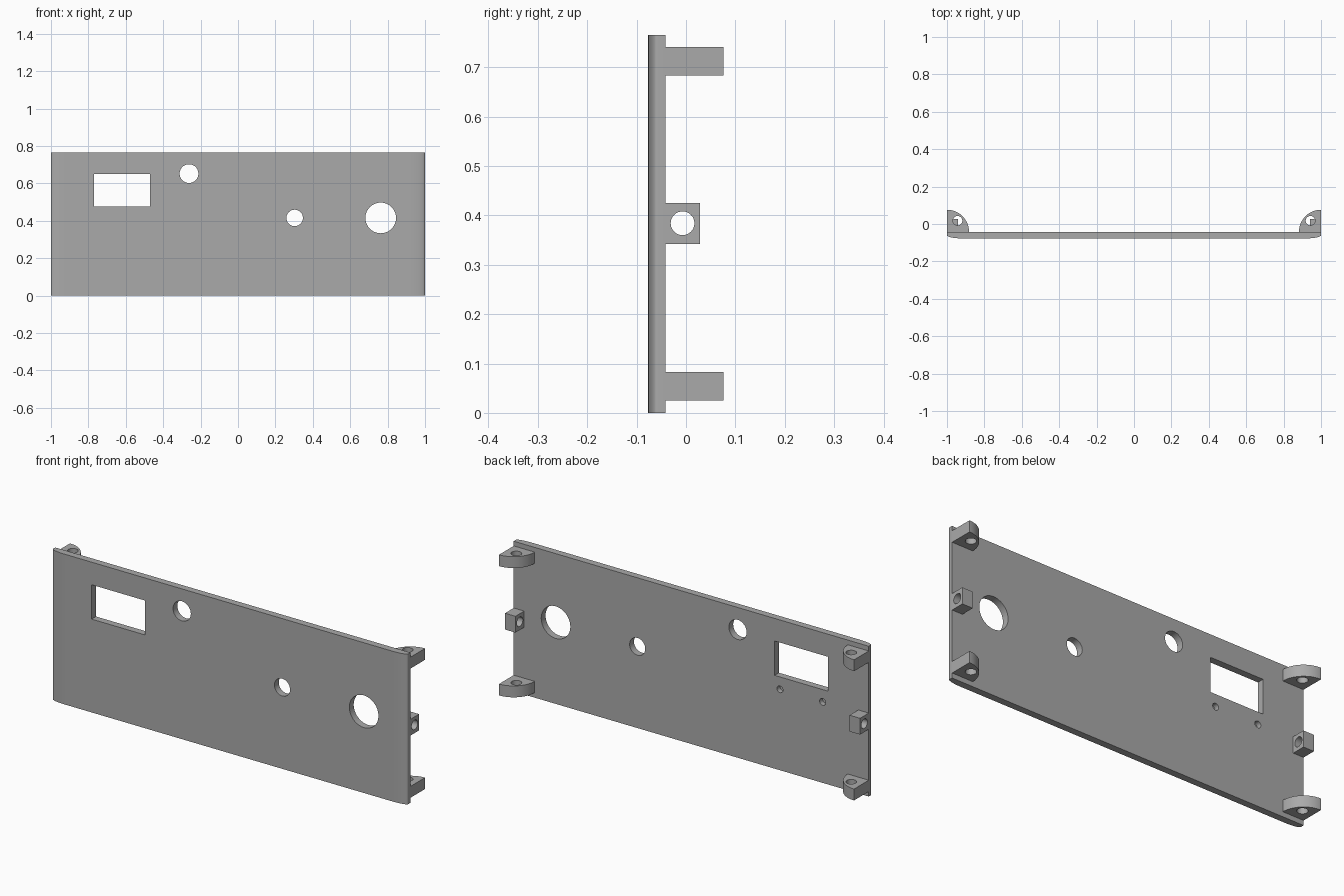
import bpy, bmesh
from math import pi, sin, cos
from mathutils import Matrix, Vector

cube = bpy.data.objects.get("Cube")
if cube:
    bpy.data.objects.remove(cube, do_unlink=True)

grey = bpy.data.materials.new("plain grey")
grey.use_nodes = True
grey.diffuse_color = (0.4, 0.4, 0.4, 1)
grey.node_tree.nodes["Principled BSDF"].inputs["Base Color"].default_value = (0.4, 0.4, 0.4, 1)

HEIGHT, FRONT, BACK = 0.765, -0.077, -0.042


def finish(name, bm):
    bmesh.ops.recalc_face_normals(bm, faces=bm.faces)
    mesh = bpy.data.meshes.new(name)
    bm.to_mesh(mesh)
    bm.free()
    mesh.materials.append(grey)
    obj = bpy.data.objects.new(name, mesh)
    bpy.context.collection.objects.link(obj)
    return obj


def prism(name, outline, z0, z1):
    """Extrude an xy outline upward."""
    bm = bmesh.new()
    face = bm.faces.new([bm.verts.new((x, y, z0)) for x, y in outline])
    up = bmesh.ops.extrude_face_region(bm, geom=[face])["geom"]
    bmesh.ops.translate(bm, vec=(0, 0, z1 - z0),
                        verts=[v for v in up if isinstance(v, bmesh.types.BMVert)])
    return finish(name, bm)


def box(name, low, high):
    low, high = Vector(low), Vector(high)
    bm = bmesh.new()
    bmesh.ops.create_cube(bm, size=1, matrix=Matrix.Translation((low + high) / 2)
                          @ Matrix.Diagonal((*(high - low), 1)))
    return finish(name, bm)


def drill(centre, radius, depth, axis):
    """Cylindrical cutter along an axis."""
    turn = {"X": Matrix.Rotation(pi / 2, 4, "Y"),
            "Y": Matrix.Rotation(pi / 2, 4, "X"), "Z": Matrix()}[axis]
    bm = bmesh.new()
    bmesh.ops.create_cone(bm, cap_ends=True, segments=48, radius1=radius, radius2=radius,
                          depth=depth, matrix=Matrix.Translation(centre) @ turn)
    return finish("cutter", bm)


def cut(obj, cutters):
    bpy.ops.object.select_all(action="DESELECT")
    bpy.context.view_layer.objects.active = obj
    obj.select_set(True)
    for cutter in cutters:
        cutter.hide_render = True
        mod = obj.modifiers.new("hole", "BOOLEAN")
        mod.operation, mod.solver, mod.object = "DIFFERENCE", "EXACT", cutter
        bpy.ops.object.modifier_apply(modifier=mod.name)
        bpy.data.objects.remove(cutter, do_unlink=True)
    bpy.ops.object.shade_smooth_by_angle(angle=pi / 6)


# Panel with softly rounded front side edges
arc = [(0.92 + 0.08 * sin(a), -0.06 - 0.017 * cos(a))
       for a in (i * pi / 24 for i in range(13))]
outline = arc + [(1, BACK), (-1, BACK)] + [(-x, y) for x, y in reversed(arc)]
panel = prism("front_panel", outline, 0, HEIGHT)

# Window, round through holes and blind screw holes at the back
openings = [box("cutter", (-0.77, -0.2, 0.475), (-0.47, 0.1, 0.65))]
for x, z, r in [(-0.262, 0.652, 0.05), (0.303, 0.415, 0.044), (0.763, 0.415, 0.082)]:
    openings.append(drill((x, FRONT, z), r, 0.3, "Y"))
for x in (-0.74, -0.5):
    openings.append(drill((x, BACK, 0.412), 0.017, 0.05, "Y"))
cut(panel, openings)

# Mounting tabs and side blocks on both ends
RADIUS = 0.118
for side, s in (("left", 1), ("right", -1)):
    quarter = [(s * (1 - RADIUS * cos(a)), BACK + RADIUS * sin(a))
               for a in (i * pi / 48 for i in range(25))]
    for level, z in (("lower", 0.025), ("upper", 0.683)):
        tab = prism(f"{side}_{level}_tab", [(s, BACK)] + quarter, z, z + 0.058)
        cut(tab, [drill((s * 0.943, 0.018, z), 0.025, 0.3, "Z")])
    block = box(f"{side}_side_block", (min(s, s * 0.941), BACK, 0.342),
                (max(s, s * 0.941), 0.028, 0.425))
    cut(block, [drill((s * 0.97, -0.007, 0.384), 0.024, 0.3, "X")])
